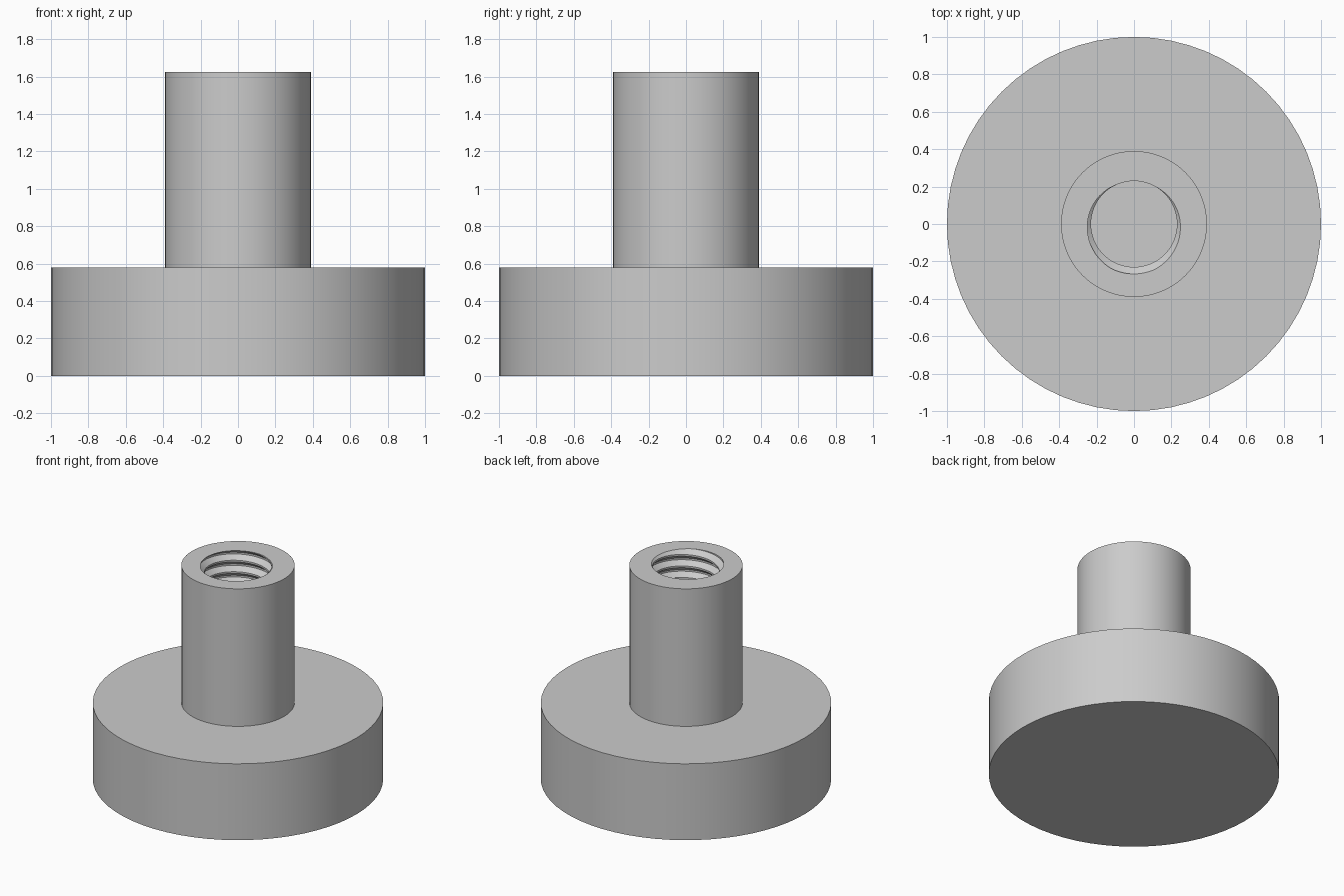
import bpy, bmesh
from math import sin, cos, pi, radians

cube = bpy.data.objects.get("Cube")
if cube:
    bpy.data.objects.remove(cube, do_unlink=True)

steel = bpy.data.materials.new("grey steel")
steel.use_nodes = True
GREY = (0.6, 0.6, 0.6, 1)
steel.diffuse_color = GREY
steel.node_tree.nodes["Principled BSDF"].inputs["Base Color"].default_value = GREY

BASE_TOP, STEM_TOP = 0.58, 1.625
BASE_R, STEM_R = 1.0, 0.39
BORE_R, GROOVE_R, PITCH = 0.23, 0.267, 0.0875
SIDES = 64


def finish(bm, name):
    bmesh.ops.remove_doubles(bm, verts=bm.verts, dist=1e-5)
    mesh = bpy.data.meshes.new(name)
    bm.to_mesh(mesh)
    bm.free()
    obj = bpy.data.objects.new(name, mesh)
    bpy.context.collection.objects.link(obj)
    mesh.materials.append(steel)
    bpy.ops.object.select_all(action='DESELECT')
    obj.select_set(True)
    bpy.context.view_layer.objects.active = obj
    bpy.ops.object.shade_smooth_by_angle(angle=radians(30))
    return obj


# Round base, whose top also closes the bottom of the bore
bm = bmesh.new()
bmesh.ops.create_cone(bm, cap_ends=True, segments=SIDES, radius1=BASE_R,
                      radius2=BASE_R, depth=BASE_TOP)
bmesh.ops.translate(bm, verts=bm.verts, vec=(0, 0, BASE_TOP / 2))
finish(bm, "round_base")

# One turn of the thread profile: fraction of the pitch and radius
PROFILE = [(0, BORE_R), (0.35, GROOVE_R), (0.5, GROOVE_R), (0.85, BORE_R), (1, BORE_R)]


def thread_radius(phase):
    phase %= 1
    for (f0, r0), (f1, r1) in zip(PROFILE, PROFILE[1:]):
        if phase <= f1:
            return r0 + (r1 - r0) * (phase - f0) / (f1 - f0)


# Threaded stem: outer wall, top rim and right-handed internal thread
bm = bmesh.new()
turns = int((STEM_TOP - BASE_TOP) / PITCH) + 3
columns = []
for i in range(SIDES + 1):
    a = 2 * pi * i / SIDES
    # the groove meets the rim at the front
    start = STEM_TOP + PITCH * (i / SIDES - 0.75 - 0.42)
    points = [(STEM_R, BASE_TOP), (STEM_R, STEM_TOP)]
    for turn in range(2, -turns, -1):
        for frac, _ in reversed(PROFILE[:-1]):
            z = start + (turn + frac) * PITCH
            z = min(max(z, BASE_TOP), STEM_TOP)
            points.append((thread_radius((z - start) / PITCH), z))
    columns.append([bm.verts.new((r * cos(a), r * sin(a), z)) for r, z in points])
for c0, c1 in zip(columns, columns[1:]):
    for k in range(len(c0) - 1):
        bm.faces.new((c0[k], c1[k], c1[k + 1], c0[k + 1]))
finish(bm, "threaded_stem")
